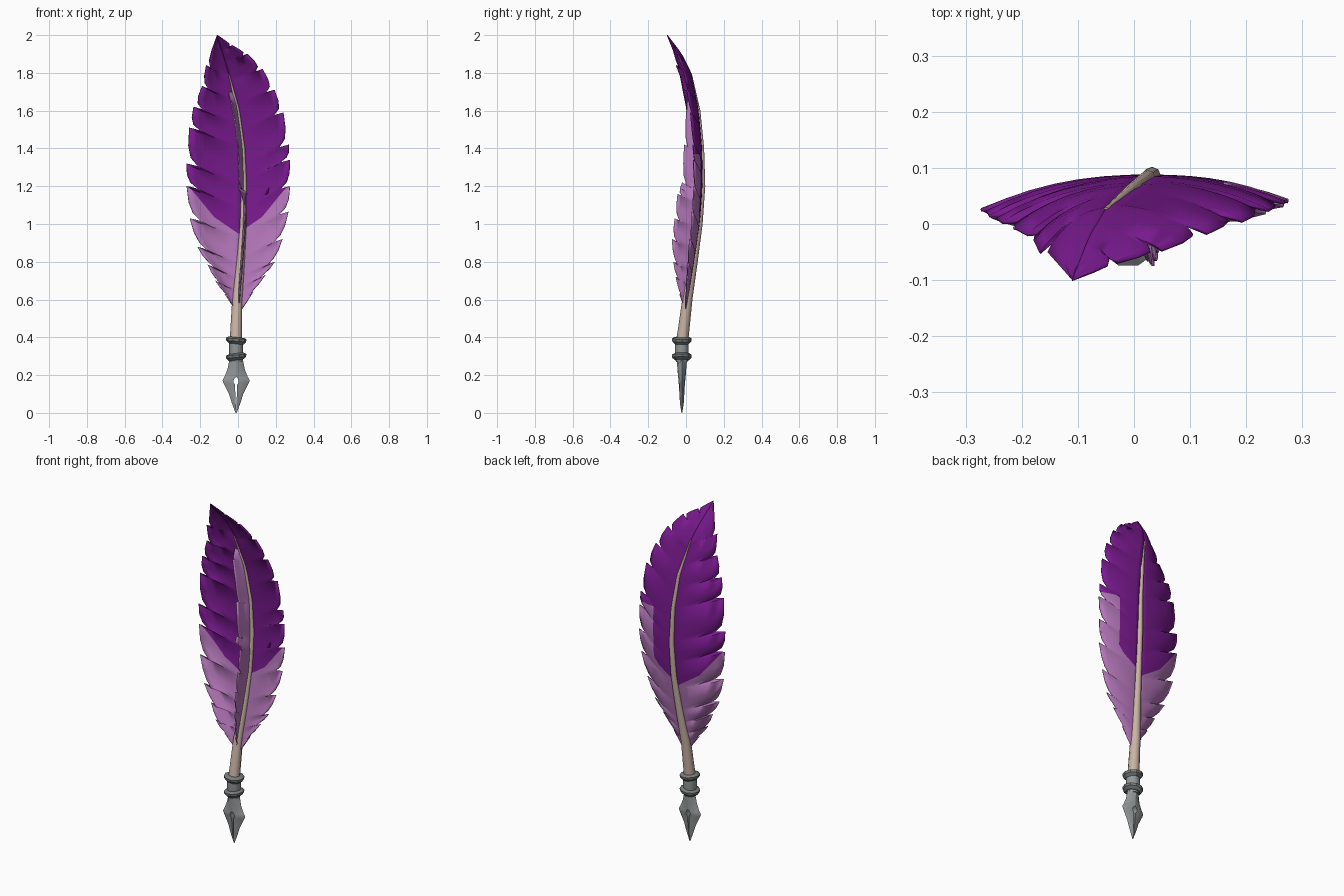
import bpy, bmesh, math
from mathutils import Vector

if "Cube" in bpy.data.objects:
    bpy.data.objects.remove(bpy.data.objects["Cube"])


def material(name, rgb):
    m = bpy.data.materials.new(name)
    m.diffuse_color = (*rgb, 1)
    m.use_nodes = True
    m.node_tree.nodes["Principled BSDF"].inputs["Base Color"].default_value = m.diffuse_color
    return m


DARK = material("deep purple", (0.19, 0.010, 0.27))
LIGHT = material("pale purple", (0.45, 0.18, 0.48))
TAN = material("quill tan", (0.60, 0.46, 0.38))
STEEL = material("nib grey", (0.30, 0.315, 0.32))
IRON = material("ring grey", (0.19, 0.205, 0.205))

# Quill centre line: z, x, y, radius
SPINE = [(0.38, -0.012, -0.02, 0.032), (0.6, -0.004, 0.007, 0.027),
         (0.8, 0.014, 0.040, 0.022), (1.0, 0.028, 0.070, 0.018),
         (1.2, 0.032, 0.086, 0.016), (1.4, 0.025, 0.083, 0.013),
         (1.6, 0.000, 0.066, 0.010), (1.8, -0.050, 0.026, 0.004),
         (1.9, -0.080, -0.024, 0.004), (2.0, -0.110, -0.10, 0.001)]


def spine(z):
    z = min(max(z, SPINE[0][0]), SPINE[-1][0])
    for a, b in zip(SPINE, SPINE[1:]):
        if z <= b[0]:
            t = (z - a[0]) / (b[0] - a[0])
            return Vector((a[1] + (b[1] - a[1]) * t, a[2] + (b[2] - a[2]) * t, z))


def finish(name, bm, mats, angle=40, thickness=0):
    me = bpy.data.meshes.new(name)
    bm.to_mesh(me)
    bm.free()
    ob = bpy.data.objects.new(name, me)
    bpy.context.collection.objects.link(ob)
    for m in mats:
        me.materials.append(m)
    bpy.ops.object.select_all(action='DESELECT')
    ob.select_set(True)
    bpy.context.view_layer.objects.active = ob
    bpy.ops.object.shade_smooth_by_angle(angle=math.radians(angle))
    if thickness:
        s = ob.modifiers.new("thickness", 'SOLIDIFY')
        s.thickness = thickness
        s.offset = 0
        s.material_offset = 1 if len(mats) > 1 else 0
    return ob


def loft(bm, rings):
    rows = [[bm.verts.new(p) for p in r] for r in rings]
    n = len(rows[0])
    for a, b in zip(rows, rows[1:]):
        for i in range(n):
            j = (i + 1) % n
            bm.faces.new((a[i], a[j], b[j], b[i]))
    bm.faces.new(rows[0][::-1])
    bm.faces.new(rows[-1])
    bmesh.ops.recalc_face_normals(bm, faces=bm.faces)


def circle(x, y, z, r, n, tilt=0):
    return [(x + r * math.cos(2 * math.pi * i / n), y + r * math.sin(2 * math.pi * i / n),
             z + tilt * math.cos(2 * math.pi * i / n)) for i in range(n)]


def cut(bm, co, no):
    bmesh.ops.bisect_plane(bm, geom=bm.verts[:] + bm.edges[:] + bm.faces[:],
                           plane_co=co, plane_no=no)


def vane(name, tips, forward=False):
    """Toothed sheet from the quill to a row of barb tips (z, reach)."""
    axis = 1 if forward else 0
    sweep = 0.06 if forward else 0.12
    cols = 8
    start, end = tips[0][0], tips[-1][0]
    rows = []                                   # nominal z, outer z, reach
    for (z0, r0), (z1, r1) in zip(tips, tips[1:]):
        base = spine(z0)[axis]
        rows.append((z0 + 0.005, z0 - 0.014, base + (r0 - base) * 0.80))
        for t, k in ((0.16, 0.93), (0.5, 0.99)):
            z = z0 + (z1 - z0) * t
            b = spine(z)[axis]
            rows.append((z, z, b + (r0 + (r1 - r0) * t - b) * k))
        rows.append((z1, z1, r1))
    bm = bmesh.new()
    grid = []
    for zn, zo, reach in rows:
        s = min(max((zn - start) / (end - start), 0), 1)
        a = spine(zn - sweep * math.sin(math.pi * s) ** 0.7)
        o = spine(zo)
        width = reach - o[axis]
        drop = 0.06 * min(1, -width / 0.11) if width < 0 else 0.18 * width
        line = []
        for c in range(cols):
            v = c / (cols - 1)
            z = a.z + (zo - a.z) * v ** 1.25
            if forward:
                lean = -0.026 if zo > 1.18 else 0.012
                p = (a.x + (o.x + lean - a.x) * v, a.y + (reach - a.y) * v, z)
            else:
                p = (a.x + (reach - a.x) * v, a.y + (o.y - a.y) * v - drop * v ** 2.4, z)
            line.append(bm.verts.new(p))
        grid.append(line)
    for p, q in zip(grid, grid[1:]):
        for c in range(cols - 1):
            bm.faces.new((p[c], p[c + 1], q[c + 1], q[c]))
    if forward:
        return finish(name, bm, [LIGHT], 60, 0.005)
    # Front of the sheet faces -y
    side = 1 if tips[3][1] > 0 else -1
    bm.normal_update()
    if sum(f.normal.y * f.calc_area() for f in bm.faces) > 0:
        bmesh.ops.reverse_faces(bm, faces=bm.faces[:])
    # Bowl-shaped border between the pale base and the deep top
    planes = [(Vector((0, 0, 0.95)), Vector((-0.68 * side, 0, 1))),
              (Vector((0.13 * side, 0, 1.04)), Vector((-1.22 * side, 0, 1)))]
    for co, no in planes:
        cut(bm, co, no)
    if side > 0:
        cut(bm, Vector((0.16, 0, 0)), Vector((1, 0, 0)))
        cut(bm, Vector((0, 0, 1.37)), Vector((0, 0, 1)))
    # Slots pair front and back: deep/deep, deep/pale, pale/pale
    for f in bm.faces:
        m = f.calc_center_median()
        if any((m - co).dot(no) < 0 for co, no in planes):
            f.material_index = 2
        elif side > 0 and m.x > 0.16 and m.z < 1.37:
            f.material_index = 1
    return finish(name, bm, [DARK, DARK, LIGHT, LIGHT], 60, 0.005)


# Feather vanes
vane("left_vane", [(0.54, -0.01), (0.63, -0.07), (0.70, -0.12), (0.785, -0.16),
                   (0.88, -0.215), (1.03, -0.255), (1.20, -0.272), (1.32, -0.273),
                   (1.51, -0.258), (1.62, -0.235), (1.73, -0.19), (1.84, -0.168),
                   (2.0, -0.11)])
vane("right_vane", [(0.53, 0.01), (0.64, 0.08), (0.73, 0.145), (0.80, 0.195),
                    (0.92, 0.235), (1.065, 0.267), (1.20, 0.275), (1.34, 0.275),
                    (1.42, 0.268), (1.59, 0.24), (1.71, 0.193), (1.82, 0.13),
                    (1.90, 0.05), (1.945, -0.03), (2.0, -0.11)])
vane("front_fold", [(0.54, -0.005), (0.63, -0.035), (0.72, -0.055), (0.80, -0.067),
                    (0.92, -0.075), (1.03, -0.06), (1.16, -0.045), (1.22, -0.02),
                    (1.42, -0.01), (1.65, 0.005), (1.70, 0.045)], forward=True)

# Quill shaft, ending inside the upper vane
bm = bmesh.new()
loft(bm, [circle(x, y, z, r, 8) for z, x, y, r in SPINE[:-2]])
finish("quill_shaft", bm, [TAN], 60)

# Collar sleeve and its two rings
CX, CY = -0.01, -0.022
bm = bmesh.new()
loft(bm, [circle(CX, CY, z, r, 10) for z, r in ((0.27, 0.032), (0.30, 0.037), (0.39, 0.037))])
finish("collar_sleeve", bm, [STEEL])
for name, z, tilt in (("lower_ring", 0.297, 0.005), ("upper_ring", 0.383, -0.004)):
    bm = bmesh.new()
    loft(bm, [circle(CX, CY, z + dz, r, 10, tilt) for dz, r in
              ((-0.018, 0.038), (-0.004, 0.053), (0.010, 0.055), (0.018, 0.040))])
    finish(name, bm, [IRON], 25)

# Split nib: z, half width, half depth, half gap of the slit and vent hole
NIB = [(0.0, 0.003, 0.002, 0.0), (0.05, 0.022, 0.010, 0.002), (0.10, 0.038, 0.013, 0.004),
       (0.150, 0.063, 0.016, 0.006), (0.160, 0.068, 0.017, 0.013), (0.172, 0.072, 0.018, 0.014),
       (0.184, 0.066, 0.019, 0.008), (0.19, 0.062, 0.020, 0.0), (0.23, 0.046, 0.023, 0.0),
       (0.29, 0.034, 0.028, 0.0)]
for name, s in (("left_nib", -1), ("right_nib", 1)):
    bm = bmesh.new()
    loft(bm, [[(CX + s * px, CY + py, z) for px, py in
               ((g, -d), (g + (w - g) * 0.55, -d * 0.75), (w, 0),
                (g + (w - g) * 0.55, d * 0.75), (g, d))] for z, w, d, g in NIB])
    finish(name, bm, [STEEL], 35)
